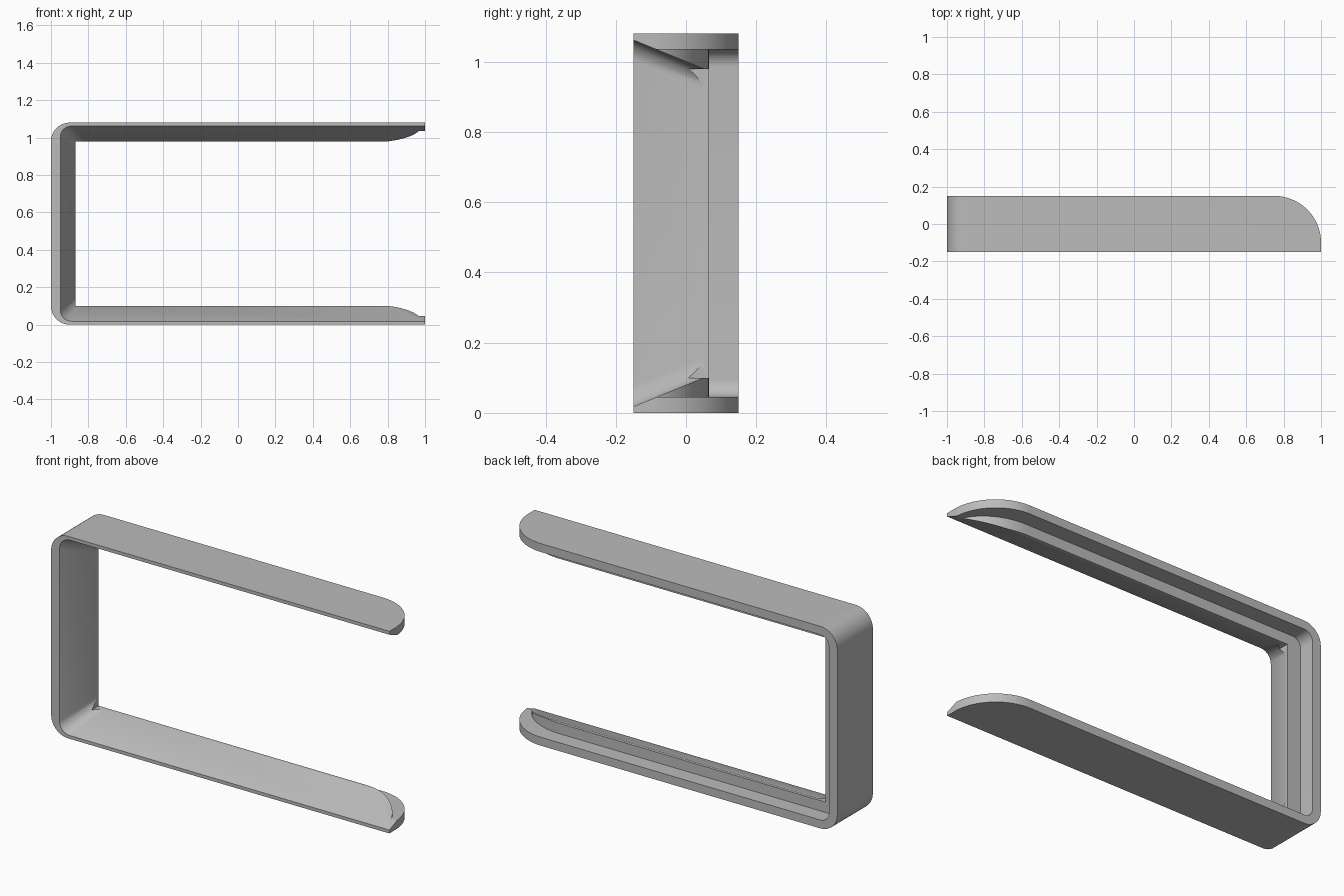
import bpy, bmesh, math

if "Cube" in bpy.data.objects:
    bpy.data.objects.remove(bpy.data.objects["Cube"], do_unlink=True)

HEIGHT, DEPTH = 1.08, 0.15      # overall height, half depth
LEDGE = 0.065                   # y of the step behind the lip

grey = bpy.data.materials.new("plain grey")
grey.use_nodes = True
grey.diffuse_color = (0.5, 0.5, 0.5, 1)
grey.node_tree.nodes["Principled BSDF"].inputs["Base Color"].default_value = (0.5, 0.5, 0.5, 1)


def loft(name, rings):
    """Solid skinned between matching closed rings of points."""
    bm = bmesh.new()
    loops = [[bm.verts.new(p) for p in ring] for ring in rings]
    n = len(loops[0])
    for a, b in zip(loops, loops[1:]):
        for i in range(n):
            j = (i + 1) % n
            bm.faces.new((a[i], a[j], b[j], b[i]))
    bm.faces.new(loops[0][::-1])
    bm.faces.new(loops[-1])
    bmesh.ops.recalc_face_normals(bm, faces=bm.faces)
    mesh = bpy.data.meshes.new(name)
    bm.to_mesh(mesh)
    bm.free()
    mesh.materials.append(grey)
    obj = bpy.data.objects.new(name, mesh)
    bpy.context.collection.objects.link(obj)
    return obj


def c_ring(y, left, inset, radius, right, steps=12):
    """Rectangle in the xz plane whose two left corners are rounded."""
    pts = [(right, y, inset)]
    low, high = inset + radius, HEIGHT - inset - radius
    for z, start in ((low, 270), (high, 180)):
        for i in range(steps + 1):
            a = math.radians(start - 90 * i / steps)
            pts.append((left + radius + radius * math.cos(a), y, z + radius * math.sin(a)))
    return pts + [(right, y, HEIGHT - inset)]


def arc(cx, cy, rx, ry, steps=32):
    """Quarter ellipse in plan, from the back round to the tip."""
    angles = [math.pi / 2 * (1 - i / steps) for i in range(steps + 1)]
    return [(cx + rx * math.cos(a), cy + ry * math.sin(a)) for a in angles]


def plan_prism(name, outline):
    return loft(name, [[(x, y, z) for x, y in outline] for z in (-0.3, HEIGHT + 0.3)])


def combine(obj, tool, operation):
    """Apply a boolean, then discard the tool."""
    mod = obj.modifiers.new("cut", 'BOOLEAN')
    mod.object, mod.operation, mod.solver = tool, operation, 'EXACT'
    bpy.context.view_layer.objects.active = obj
    bpy.ops.object.modifier_apply(modifier=mod.name)
    bpy.data.objects.remove(tool, do_unlink=True)


# Solid block with rounded outer corners
frame = loft("bracket_frame", [c_ring(y, -1, 0, 0.1, 1.2) for y in (-DEPTH, DEPTH)])

# Rounded arm tips
tips = plan_prism("tip_outline", [(-1.2, -0.3), (-1.2, DEPTH + 0.0)]
                  + arc(0.75, -0.1, 0.25, 0.25) + [(1, -0.3)])
combine(frame, tips, 'INTERSECT')

# Square opening inside the lip
opening = loft("opening", [[(x, y, z) for x, z in
               ((-0.87, 0.1), (1.5, 0.1), (1.5, HEIGHT - 0.1), (-0.87, HEIGHT - 0.1))]
               for y in (-0.4, 0.4)])
combine(frame, opening, 'DIFFERENCE')

# Sloped front bevel, filleted in the corners
def slope_ring(y):
    t = (y + DEPTH) / 0.2
    return c_ring(y, -0.95 + 0.08 * t, 0.018 + 0.082 * t, 0.06, 1.5)

bevel = loft("front_bevel", [slope_ring(y) for y in (-0.17, 0.06)])
combine(frame, bevel, 'DIFFERENCE')

# Stepped groove behind the lip, sweeping round the arm tips
groove = loft("back_groove", [c_ring(y, -0.95, 0.045, 0.05, 1.4) for y in (-0.4, 0.4)])
behind = plan_prism("lip_outline", [(-1.3, 0.6), (-1.3, LEDGE)]
                    + arc(0.7, -0.15, 0.28, LEDGE + DEPTH)
                    + [(0.98, -0.6), (1.6, -0.6), (1.6, 0.6)])
combine(groove, behind, 'INTERSECT')
combine(frame, groove, 'DIFFERENCE')

# Smooth the fillets, keep the edges sharp
bpy.ops.object.select_all(action='DESELECT')
frame.select_set(True)
bpy.context.view_layer.objects.active = frame
bpy.ops.object.shade_smooth_by_angle(angle=math.radians(30))
